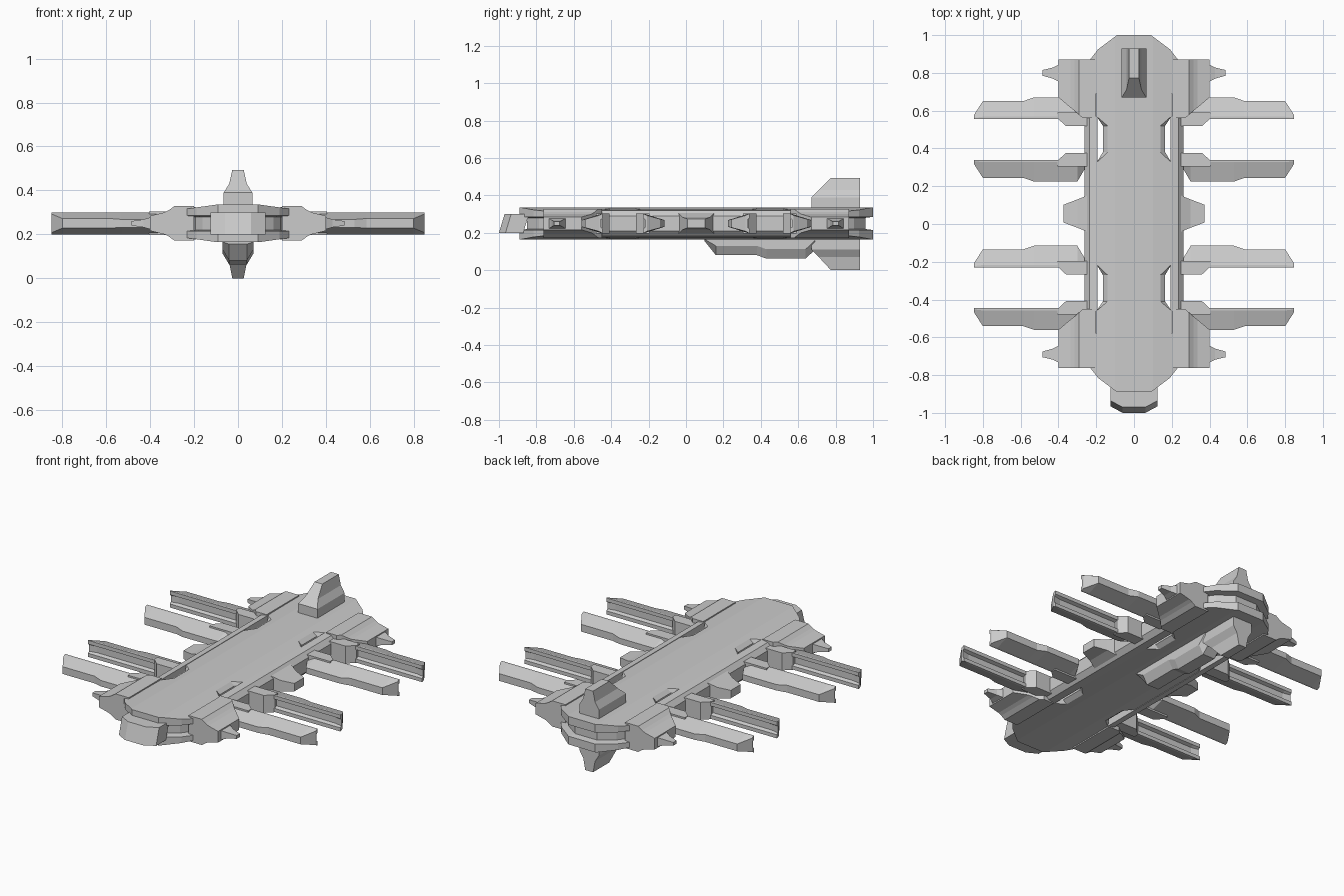
import bpy, bmesh

if "Cube" in bpy.data.objects:
    bpy.data.objects.remove(bpy.data.objects["Cube"])

YC = 0.055   # fore/aft symmetry line of the hull
ZC = 0.25    # mid height
AC = 0.4475  # symmetry line of each arm pair


def finish(name, bm):
    bmesh.ops.recalc_face_normals(bm, faces=bm.faces)
    me = bpy.data.meshes.new(name)
    bm.to_mesh(me)
    bm.free()
    ob = bpy.data.objects.new(name, me)
    bpy.context.collection.objects.link(ob)
    return ob


def skin(bm, sections):
    """Closed loft through equal-length rings of points."""
    rings = [[bm.verts.new(p) for p in s] for s in sections]
    n = len(rings[0])
    for a, b in zip(rings, rings[1:]):
        for i in range(n):
            j = (i + 1) % n
            bm.faces.new((a[i], a[j], b[j], b[i]))
    bm.faces.new(rings[0])
    bm.faces.new(rings[-1])


def loft(name, sections, axes=""):
    """Loft, repeated by reflection: x = sides, y = fore/aft, a = arm pair."""
    copies = [sections]
    if "a" in axes:
        copies += [[[(x, 2 * AC - y, z) for x, y, z in s] for s in c] for c in copies]
    if "y" in axes:
        copies += [[[(x, 2 * YC - y, z) for x, y, z in s] for s in c] for c in copies]
    if "x" in axes:
        copies += [[[(-x, y, z) for x, y, z in s] for s in c] for c in copies]
    bm = bmesh.new()
    for c in copies:
        skin(bm, c)
    return finish(name, bm)


def rect_x(x, y0, y1, h):
    return [(x, y0, ZC - h), (x, y1, ZC - h), (x, y1, ZC + h), (x, y0, ZC + h)]


def rect_z(z, y0, y1, w):
    return [(-w, y0, z), (w, y0, z), (w, y1, z), (-w, y1, z)]


# Hull: stacked outlines with notched sides, a recessed band round the ends
def hull_ring(z, inset, notch):
    e = inset
    quarter = [(.09 - e * .4, 1 - e), (.19 - e * .7, .925 - e * .7), (.233 - e, .87 - e * .4),
               (.233 - e, .78), (.20, .70), (.198, .57),
               (notch, .52), (notch, .38), (.198, .325)]
    half = quarter + [(x, 2 * YC - y) for x, y in reversed(quarter)]
    full = half + [(-x, y) for x, y in reversed(half)]
    return [(x, y, z) for x, y in full]


hull = bmesh.new()
skin(hull, [hull_ring(*r) for r in (
    (.165, 0, .14), (.19, 0, .165), (.215, 0, .165), (.22, .04, .165),
    (.28, .04, .165), (.285, 0, .165), (.31, 0, .165), (.335, 0, .14))])
for sx in (-.1, .1):
    bmesh.ops.bisect_plane(hull, geom=hull.verts[:] + hull.edges[:] + hull.faces[:],
                           plane_co=(sx, 0, 0), plane_no=(1, 0, 0))
for v in hull.verts:  # slight crown across the deck and belly
    if abs(v.co.z - ZC) > .08:
        drop = max(0, abs(v.co.x) - .1) * .14
        v.co.z += -drop if v.co.z > ZC else drop
finish("hull", hull)

# Side rails that bridge the notches
rail = [(.193, .175), (.193, .325), (.235, .318), (.262, .29), (.262, .21), (.235, .182)]
loft("side_rails", [[(x, y, z) for x, z in rail] for y in (-.46, .57)], "x")

# Four corner pods with pointed nubs
loft("corner_pods", [rect_x(x, y, .872, h) for x, y, h in (
    (.20, .56, .078), (.27, .56, .078), (.29, .577, .078),
    (.315, .60, .06), (.335, .615, .05), (.40, .67, .034))], "xy")
loft("pod_nubs", [rect_x(.39, .75, .848, .03), rect_x(.43, .77, .828, .018),
                  rect_x(.485, .785, .815, .01)], "xy")

# Nub at the middle of each side
loft("middle_nubs", [rect_x(.25, YC - .095, YC + .095, .055),
                     rect_x(.30, YC - .075, YC + .075, .034),
                     rect_x(.373, YC - .047, YC + .047, .024)], "x")


# Eight arms: grooved flat side, sloped outer side
def arm_ring(x, d, h):
    y, g = .556, .556 + min(.02, d * .5)
    prof = [(y, .30), (y, .278), (g, .27), (g, .23), (y, .222), (y, .20),
            (y + min(d * .3, .012), .20), (y + d, ZC - h), (y + d, ZC + h),
            (y + min(d * .3, .012), .30)]
    return [(x, a, b) for a, b in prof]


loft("arms", [arm_ring(*s) for s in (
    (.25, .03, .018), (.30, .114, .018), (.53, .114, .018), (.585, .095, .022),
    (.80, .095, .022), (.848, .02, .042))], "axy")

# Blocks joining arms to the rails
block = [(.25, .518), (.36, .518), (.405, .56), (.405, .59), (.25, .59)]
loft("arm_blocks", [[(x, y, z) for x, y in block] for z in (.197, .303)], "axy")

# Bow block, face leaning forward at the bottom
bow = [(-.125, -.84), (-.125, -.935), (-.06, -.97), (.06, -.97), (.125, -.935), (.125, -.84)]
loft("bow_block", [[(x, y - s, z) for x, y in bow] for z, s in ((.20, .03), (.30, 0))])

# Tail fins above and below
fin = ((.07, .67, .065), (.14, .67, .065), (.18, .71, .04), (.243, .773, .026))
loft("upper_fin", [rect_z(ZC + d, y, .93, w) for d, y, w in fin])
fin_low = fin[:3] + ((.25, .775, .026),)
loft("lower_fin", [rect_z(ZC - d, y, .93, w) for d, y, w in fin_low])

# Belly keel, stepping deeper toward the tail
loft("belly_keel", [[(-.07, y, .175), (-.07, y, min(.165, z + .05)), (-.04, y, z),
                     (.04, y, z), (.07, y, min(.165, z + .05)), (.07, y, .175)]
                    for y, z in ((.10, .155), (.16, .08), (.38, .08), (.43, .062),
                                 (.64, .062), (.69, .11))])
